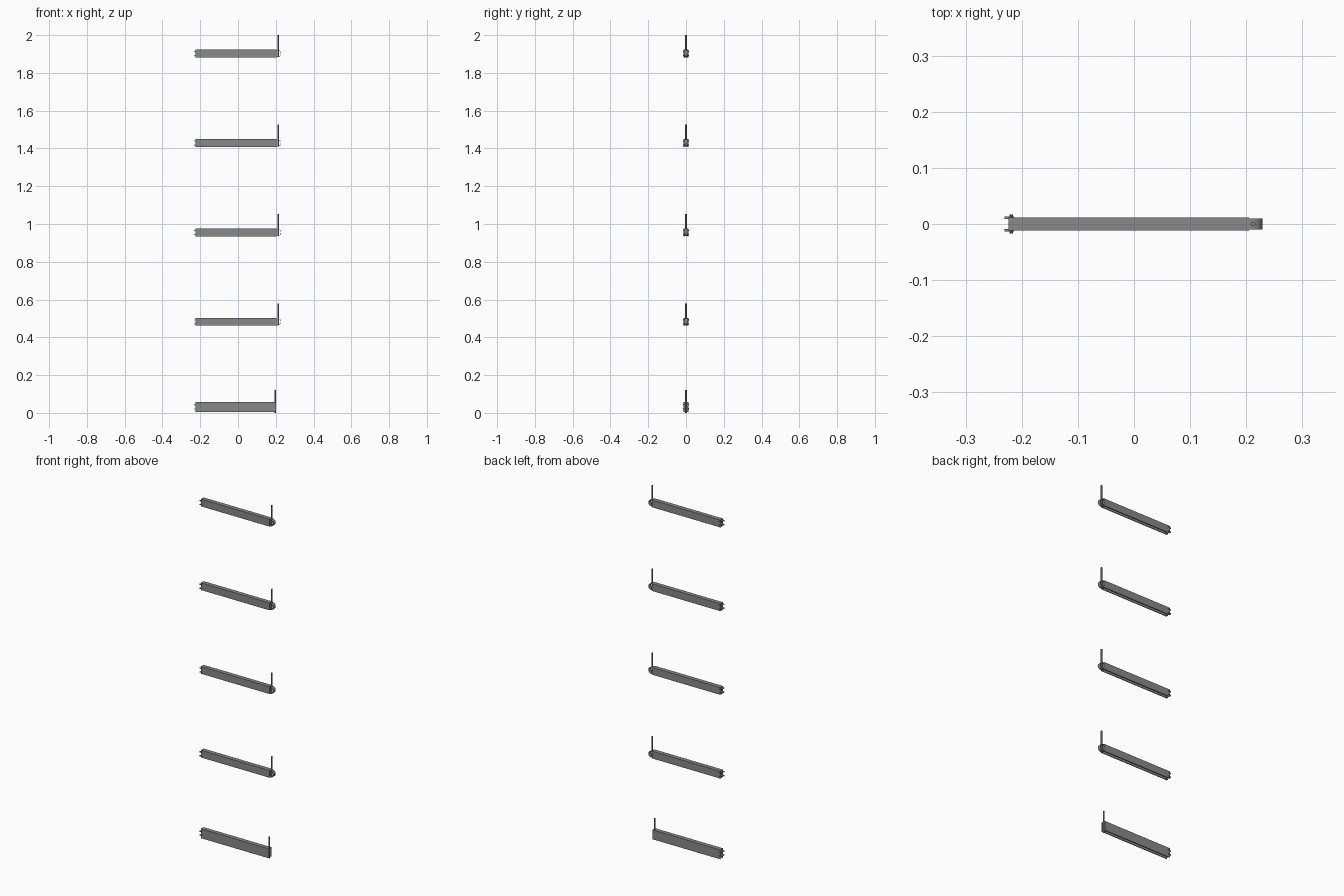
import bpy, bmesh
from math import pi, cos, sin
from mathutils import Matrix

if "Cube" in bpy.data.objects:
    bpy.data.objects.remove(bpy.data.objects["Cube"])

# Dark grey metal
metal = bpy.data.materials.new("dark_metal")
metal.diffuse_color = (0.25, 0.25, 0.25, 1)
metal.use_nodes = True
metal.node_tree.nodes["Principled BSDF"].inputs["Base Color"].default_value = metal.diffuse_color


def finish(name, bm):
    me = bpy.data.meshes.new(name)
    bm.to_mesh(me)
    bm.free()
    me.materials.append(metal)
    ob = bpy.data.objects.new(name, me)
    bpy.context.collection.objects.link(ob)
    return ob


def extrude(name, pts, axis, a, b):
    """Extrude a closed 2D profile: axis X uses (y, z), axis Y uses (x, z)."""
    bm = bmesh.new()
    def place(p, t):
        return (t, p[0], p[1]) if axis == 'X' else (p[0], t, p[1])
    n = len(pts)
    lo = [bm.verts.new(place(p, a)) for p in pts]
    hi = [bm.verts.new(place(p, b)) for p in pts]
    bm.faces.new(lo)
    bm.faces.new(hi[::-1])
    for i in range(n):
        j = (i + 1) % n
        bm.faces.new((lo[i], lo[j], hi[j], hi[i]))
    bmesh.ops.recalc_face_normals(bm, faces=bm.faces[:])
    return finish(name, bm)


def rod(name, x, z0, z1, r=0.004):
    bm = bmesh.new()
    bmesh.ops.create_cone(bm, cap_ends=True, segments=16, radius1=r, radius2=r,
                          depth=z1 - z0,
                          matrix=Matrix.Translation((x, 0, (z0 + z1) / 2)))
    for f in bm.faces:
        f.smooth = len(f.verts) == 4
    return finish(name, bm)


def channel(name, x0, x1, z0, z1, w=0.012, t=0.0018, lip=0.004):
    # Folded sheet channel, open underneath with small inward lips
    half = [(w, z1), (w, z0), (w - lip, z0), (w - lip, z0 + t),
            (w - t, z0 + t), (w - t, z1 - t)]
    pts = half + [(-y, z) for y, z in reversed(half)]
    return extrude(name, pts, 'X', x0, x1)


def end_plate(name, x0, x1, z0, z1, w):
    return extrude(name, [(-w, z0), (w, z0), (w, z1), (-w, z1)], 'X', x0, x1)


def hooks(name, zs):
    # Slim hooked tabs with outward studs, on both side walls
    for i, z in enumerate(zs):
        for s, side in ((-1, "front"), (1, "back")):
            tab = [(-0.214, z + 0.002), (-0.231, z + 0.002), (-0.231, z - 0.004),
                   (-0.2275, z - 0.004), (-0.2275, z - 0.002), (-0.214, z - 0.002)]
            y0, y1 = sorted((s * 0.0085, s * 0.0135))
            extrude(f"{name}_hook_{side}_{i}", tab, 'Y', y0, y1)
            stud = [(-0.2185 + 0.003 * cos(k * pi / 5), z + 0.003 * sin(k * pi / 5))
                    for k in range(10)]
            y0, y1 = sorted((s * 0.0115, s * 0.017))
            extrude(f"{name}_stud_{side}_{i}", stud, 'Y', y0, y1)


# Upper arms: channel, rounded end band, upright pin, hooks
for k in range(4):
    top = 2.0 - k * 0.4735
    z0, z1 = top - 0.118, top - 0.077
    zc = (z0 + z1) / 2
    name = f"arm_{k + 1}"
    channel(name + "_channel", -0.224, 0.205, z0, z1)
    end_plate(name + "_end_plate", 0.2015, 0.2035, z0 + 0.0005, z1 - 0.0005, 0.0115)

    cx, N = 0.2105, 16
    ang = [-pi / 2 + pi * i / N for i in range(N + 1)]
    def strip(r):
        return ([(0.200, zc - r)] + [(cx + r * cos(a), zc + r * sin(a)) for a in ang]
                + [(0.200, zc + r)])
    extrude(name + "_end_band", strip(0.0182) + strip(0.0164)[::-1],
            'Y', -0.0102, 0.0102)
    rod(name + "_pin", 0.2125, zc - 0.0175, top)
    hooks(name, (zc - 0.011, zc + 0.011))

# Bottom arm: deeper channel with the pin running down to the base
channel("base_arm_channel", -0.224, 0.201, 0.005, 0.058)
end_plate("base_arm_end_plate", 0.190, 0.192, 0.006, 0.0575, 0.0115)
rod("base_arm_pin", 0.197, 0.0, 0.121)
hooks("base_arm", (0.022, 0.044))
